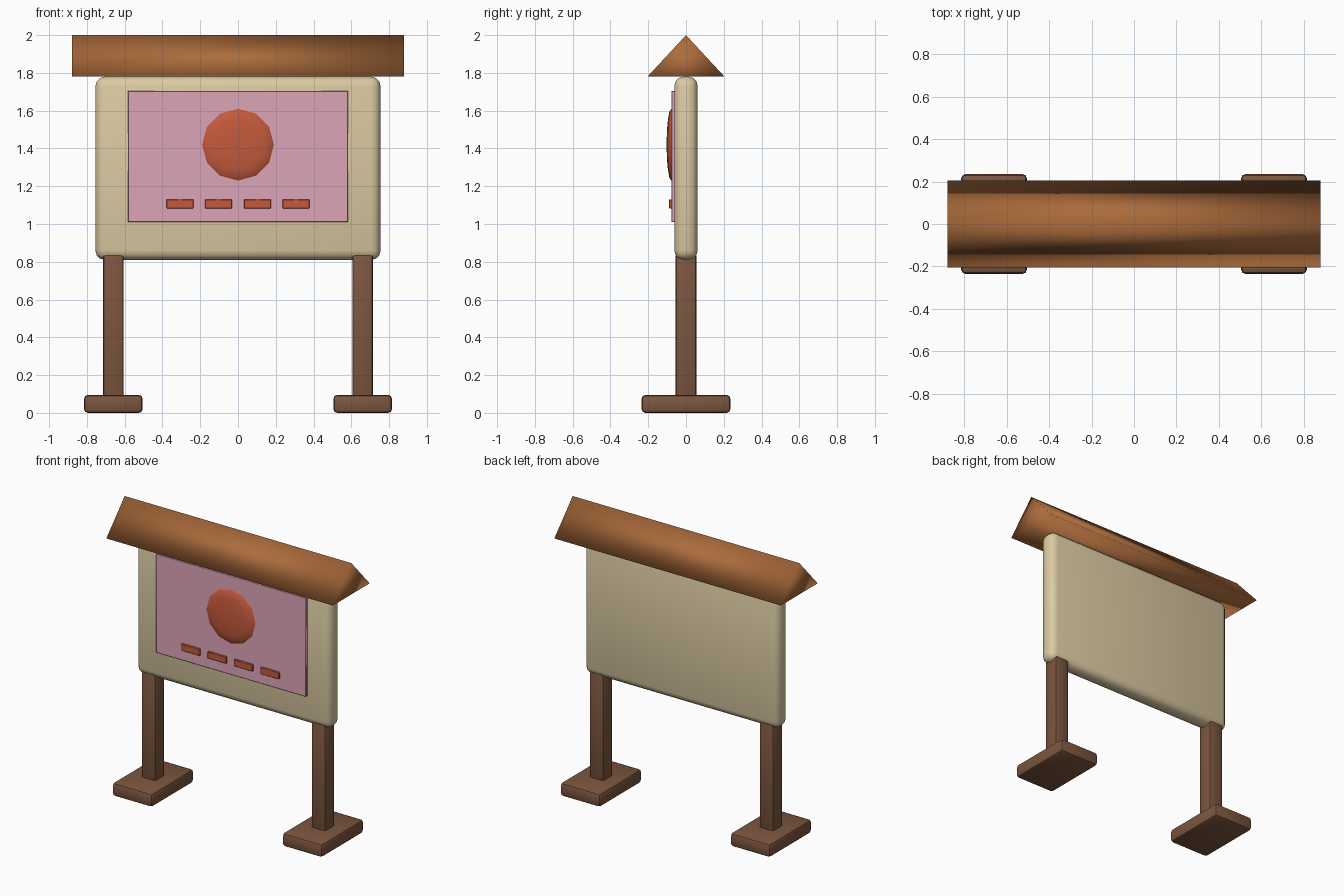
import bpy, bmesh, math
from mathutils import Matrix

if "Cube" in bpy.data.objects:
    bpy.data.objects.remove(bpy.data.objects["Cube"])


def material(name, rgb):
    # sRGB 0-255 to linear
    m = bpy.data.materials.new(name)
    lin = [((c / 255 + 0.055) / 1.055) ** 2.4 for c in rgb]
    m.diffuse_color = (*lin, 1)
    m.use_nodes = True
    m.node_tree.nodes["Principled BSDF"].inputs["Base Color"].default_value = m.diffuse_color
    return m


ROOF = material("roof brown", (172, 108, 60))
WOOD = material("dark wood", (124, 86, 63))
CREAM = material("cream", (220, 203, 163))
PINK = material("pink", (220, 165, 184))
RED = material("brick red", (196, 90, 60))


def finish(bm, name, mat, angle=40):
    bmesh.ops.recalc_face_normals(bm, faces=bm.faces)
    me = bpy.data.meshes.new(name)
    bm.to_mesh(me)
    bm.free()
    me.materials.append(mat)
    ob = bpy.data.objects.new(name, me)
    bpy.context.collection.objects.link(ob)
    bpy.ops.object.select_all(action='DESELECT')
    ob.select_set(True)
    bpy.context.view_layer.objects.active = ob
    if angle is None:
        bpy.ops.object.shade_smooth()
    else:
        bpy.ops.object.shade_smooth_by_angle(angle=math.radians(angle))
    return ob


def box(name, mat, x, y, z, bevel=0, segments=2):
    """Box from (min, max) ranges with rounded edges."""
    bm = bmesh.new()
    bmesh.ops.create_cube(bm, size=1)
    for v in bm.verts:
        v.co = [(lo + hi) / 2 + c * (hi - lo) for c, (lo, hi) in zip(v.co, (x, y, z))]
    if bevel:
        bmesh.ops.bevel(bm, geom=bm.edges[:], offset=bevel, segments=segments,
                        profile=0.5, affect='EDGES')
    return finish(bm, name, mat)


# Feet and posts
for side, cx in (("left", -0.66), ("right", 0.66)):
    box(side + "_foot", WOOD, (cx - 0.155, cx + 0.155), (-0.235, 0.235), (0, 0.095), 0.02)
    box(side + "_post", WOOD, (cx - 0.055, cx + 0.055), (-0.055, 0.055), (0.05, 0.845), 0.016)

# Rounded board
box("board", CREAM, (-0.755, 0.755), (-0.062, 0.062), (0.81, 1.78), 0.05, 3)

# Poster with a row of bars
box("poster", PINK, (-0.583, 0.583), (-0.078, -0.055), (1.01, 1.705), 0.003, 1)
for i in range(4):
    cx = (i - 1.5) * 0.205
    box(f"poster_bar_{i + 1}", RED, (cx - 0.072, cx + 0.072), (-0.09, -0.07),
        (1.083, 1.131), 0.003, 1)

# Shallow twelve-sided dome on the poster
bm = bmesh.new()
bmesh.ops.create_uvsphere(bm, u_segments=12, v_segments=8, radius=1)
bm.transform(Matrix.Translation((0, -0.078, 1.42))
             @ Matrix.Diagonal((0.19, 0.025, 0.19, 1))
             @ Matrix.Rotation(math.pi / 2, 4, 'X'))
finish(bm, "poster_disc", RED, 30)

# Smooth-shaded triangular prism roof
bm = bmesh.new()
profile = [(-0.204, 1.78), (0.204, 1.78), (0, 2.0)]
base = bm.faces.new([bm.verts.new((-0.88, y, z)) for y, z in profile])
ext = bmesh.ops.extrude_face_region(bm, geom=[base], use_keep_orig=True)["geom"]
bmesh.ops.translate(bm, verts=[g for g in ext if isinstance(g, bmesh.types.BMVert)],
                    vec=(1.76, 0, 0))
finish(bm, "roof", ROOF, None)
